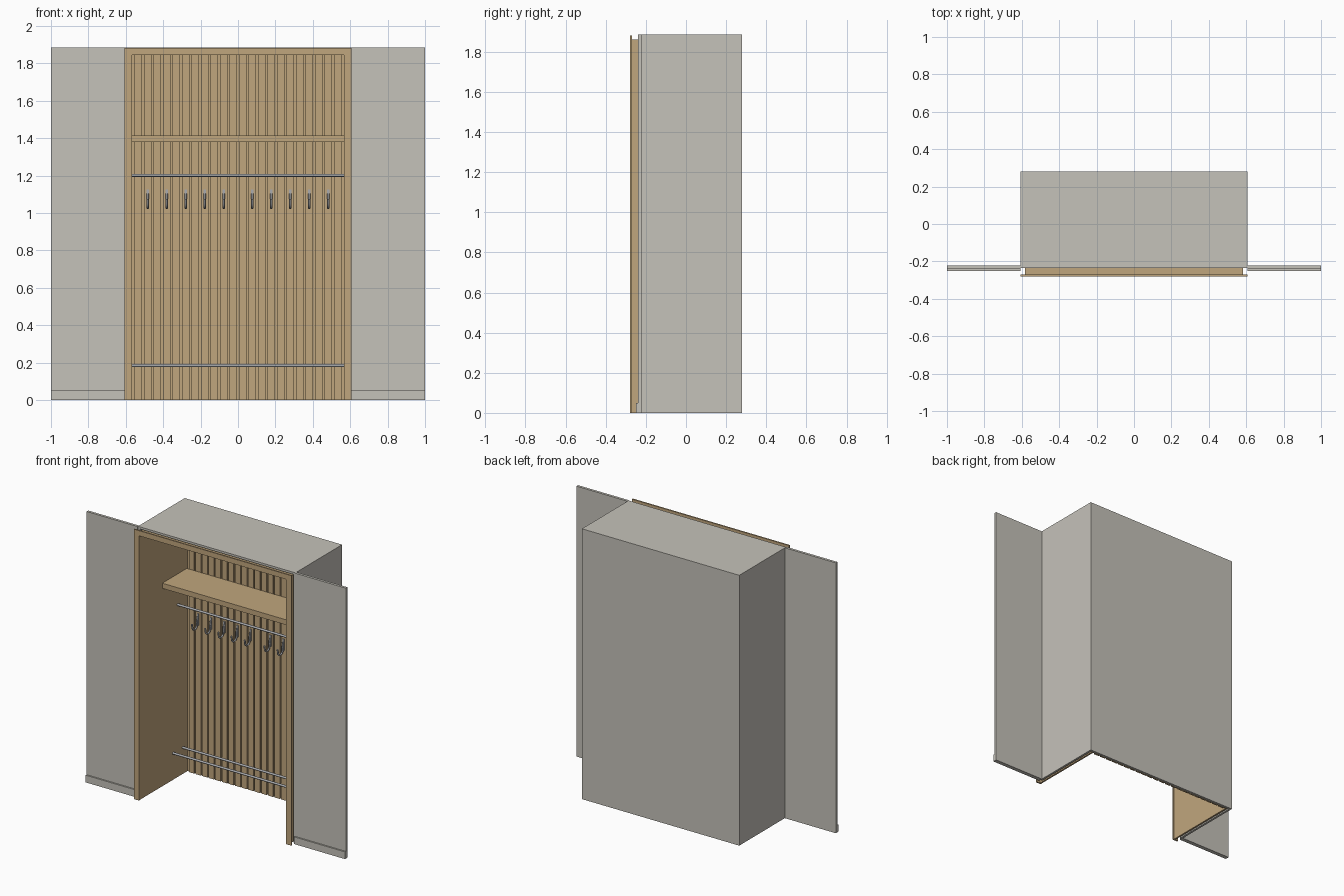
import bpy, bmesh, math

if "Cube" in bpy.data.objects:
    bpy.data.objects.remove(bpy.data.objects["Cube"])


def mat(name, rgb):
    m = bpy.data.materials.new(name)
    m.diffuse_color = (*rgb, 1)
    m.use_nodes = True
    m.node_tree.nodes["Principled BSDF"].inputs["Base Color"].default_value = m.diffuse_color
    return m


GREY = mat("warm_grey_panel", (0.56, 0.54, 0.49))
WOOD = mat("oak_wood", (0.53, 0.38, 0.205))
METAL = mat("brushed_metal", (0.40, 0.41, 0.43))


def finish(name, bm, material):
    bmesh.ops.recalc_face_normals(bm, faces=bm.faces)
    me = bpy.data.meshes.new(name)
    bm.to_mesh(me)
    bm.free()
    me.materials.append(material)
    ob = bpy.data.objects.new(name, me)
    bpy.context.collection.objects.link(ob)
    return ob


def add_box(bm, x0, x1, y0, y1, z0, z1):
    vs = bmesh.ops.create_cube(bm, size=1)["verts"]
    for v in vs:
        v.co.x = x1 if v.co.x > 0 else x0
        v.co.y = y1 if v.co.y > 0 else y0
        v.co.z = z1 if v.co.z > 0 else z0


def box(name, material, *dims):
    bm = bmesh.new()
    add_box(bm, *dims)
    return finish(name, bm, material)


def side_pair(name, material, x0, x1, *dims):
    bm = bmesh.new()
    add_box(bm, x0, x1, *dims)
    add_box(bm, -x1, -x0, *dims)
    return finish(name, bm, material)


def tube(name, points, radius, material, kind="POLY"):
    cu = bpy.data.curves.new(name, "CURVE")
    cu.dimensions = "3D"
    cu.bevel_depth = radius
    cu.bevel_resolution = 2
    cu.use_fill_caps = True
    sp = cu.splines.new(kind)
    sp.points.add(len(points) - 1)
    for p, co in zip(sp.points, points):
        p.co = (*co, 1)
    cu.materials.append(material)
    ob = bpy.data.objects.new(name, cu)
    bpy.context.collection.objects.link(ob)
    return ob


H = 1.885      # overall height
W = 0.607      # half width of the closet
INNER = 0.57   # half width of the opening
BACK = 0.25    # front face of the slats

# Grey closet shell, open at the front and bottom
side_pair("closet_side", GREY, W - 0.015, W, -0.235, 0.265, 0, H - 0.015)
box("closet_back", GREY, -W, W, 0.265, 0.28, 0, H - 0.015)
box("closet_top", GREY, -W, W, -0.235, 0.28, H - 0.015, H)

# Room wall on both sides, with skirting boards
side_pair("wall_wing", GREY, W, 1.0, -0.24, -0.222, 0, H)
side_pair("skirting_board", GREY, W, 1.0, -0.25, -0.24, 0, 0.05)

# Wooden lining and door casing
side_pair("jamb_lining", WOOD, INNER, 0.582, -0.27, 0.262, 0, 1.848)
box("head_lining", WOOD, -0.582, 0.582, -0.27, 0.262, 1.848, 1.862)
side_pair("casing_upright", WOOD, INNER - 0.002, W, -0.28, -0.27, 0, 1.846)
box("casing_head", WOOD, -W, W, -0.28, -0.27, 1.846, 1.882)

# Slatted back wall
box("slat_backing", WOOD, -INNER, INNER, BACK + 0.009, 0.263, 0, 1.848)
bm = bmesh.new()
PITCH = 0.0508
for i in range(22):
    c = (i - 10.5) * PITCH
    add_box(bm, c - 0.0205, c + 0.0205, BACK, BACK + 0.009, 0, 1.848)
finish("back_slats", bm, WOOD)

# Hat shelf
box("shelf", WOOD, -INNER, INNER, -0.02, BACK, 1.38, 1.416)

# Hanging rail and two shoe rails
for name, y, z in (("hanging_rail", 0.15, 1.202),
                   ("shoe_rail_front", 0.10, 0.185),
                   ("shoe_rail_back", 0.205, 0.185)):
    tube(name, [(-INNER, y, z), (INNER, y, z)], 0.008, METAL)

# Coat hooks, five on each half
for i in range(10):
    c = ((i - 5) + 0.5) * 2 * PITCH
    c += math.copysign(PITCH / 2, c)
    box("hook_plate", METAL, c - 0.006, c + 0.006, BACK - 0.006, BACK, 1.045, 1.125)
    pts = [(c, BACK - 0.006, 1.105), (c, BACK - 0.014, 1.07)]
    for k in range(9):
        a = math.pi * k / 8
        pts.append((c, 0.212 + 0.026 * math.cos(a), 1.053 - 0.026 * math.sin(a)))
    pts.append((c, 0.182, 1.075))
    tube("coat_hook", pts, 0.006, METAL)
